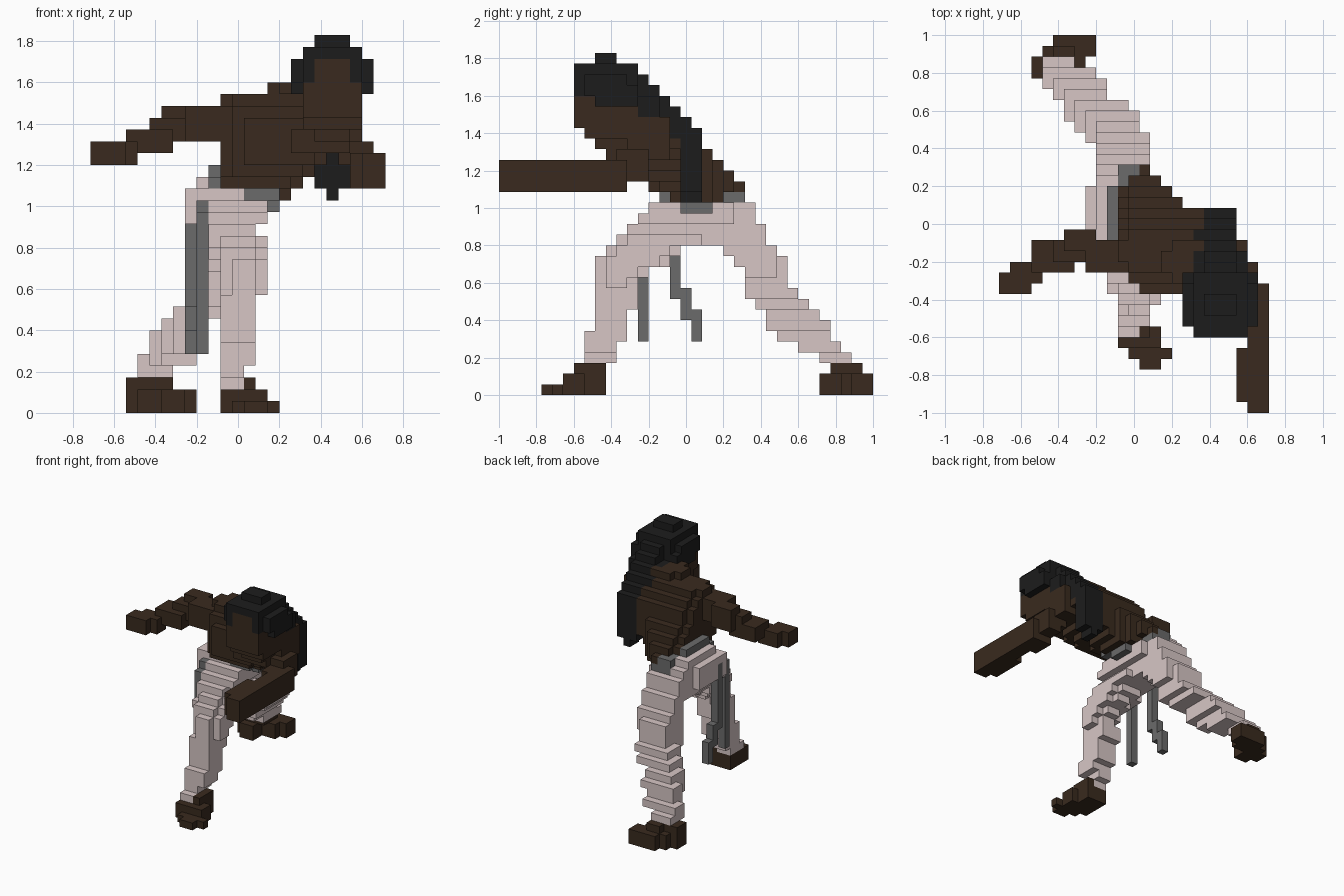
import bpy
import bmesh

if "Cube" in bpy.data.objects:
    bpy.data.objects.remove(bpy.data.objects["Cube"], do_unlink=True)

U = 2 / 35                      # voxel size
OX, OY = -25 / 2 * U, -1.0      # grid origin


def material(name, rgb):
    m = bpy.data.materials.new(name)
    m.use_nodes = True
    m.diffuse_color = (*rgb, 1)
    m.node_tree.nodes["Principled BSDF"].inputs["Base Color"].default_value = (*rgb, 1)
    return m


SKIN = material("dark brown", (0.041, 0.023, 0.013))
HAIR = material("black", (0.012, 0.012, 0.012))
CLOTH = material("pale rose", (0.68, 0.565, 0.56))
GREY = material("grey", (0.145, 0.145, 0.145))

owner = {}                      # voxel -> part name; first claim wins
parts = {}


def part(name, mat, boxes, rounded=False, keep=lambda x, y, z: True):
    """Claim voxels of boxes (x0, x1, y0, y1, z0, z1); rounded drops vertical corners."""
    parts[name] = mat
    for x0, x1, y0, y1, z0, z1 in boxes:
        trim = rounded and x1 - x0 > 3 and y1 - y0 > 2
        for x in range(x0, x1):
            for y in range(y0, y1):
                if trim and x in (x0, x1 - 1) and y in (y0, y1 - 1):
                    continue
                for z in range(z0, z1):
                    if keep(x, y, z):
                        owner.setdefault((x, y, z), name)


# Head and hair
part("head", SKIN, [
    (18, 23, 7, 13, 25, 28), (19, 22, 7, 13, 28, 30),
    (18, 23, 8, 13, 24, 25), (19, 22, 9, 13, 23, 24)])
part("hair", HAIR, [
    (19, 22, 9, 11, 31, 32), (18, 23, 7, 13, 30, 31),
    (17, 24, 7, 13, 28, 30), (19, 22, 13, 14, 28, 30), (19, 22, 14, 15, 28, 29),
    (17, 24, 9, 13, 27, 28), (18, 23, 13, 15, 26, 28), (19, 22, 15, 16, 26, 28),
    (18, 23, 12, 13, 25, 27), (18, 22, 16, 17, 25, 27), (19, 22, 17, 18, 25, 26)],
    keep=lambda x, y, z: 18 <= x <= 22 or 8 <= y < (13 if z < 29 else 12))
part("ponytail", HAIR, [
    (18, 22, 14, 17, 24, 26), (19, 22, 17, 19, 19, 25), (20, 21, 17, 19, 18, 19)])

# Outstretched right arm
part("right_arm", SKIN, [
    (0, 3, 11, 13, 21, 23), (1, 4, 12, 14, 21, 23), (3, 7, 13, 16, 22, 24),
    (5, 8, 14, 16, 23, 25), (6, 9, 15, 17, 23, 26), (8, 12, 13, 16, 23, 26)])

# Left arm reaching forward
part("left_arm", SKIN, [
    (23, 25, 0, 12, 19, 22), (22, 25, 1, 6, 19, 22), (22, 25, 9, 12, 19, 22),
    (22, 24, 12, 14, 20, 22), (21, 24, 11, 14, 21, 23), (20, 23, 12, 16, 22, 25)])

# Hanging straps and slanted belt
part("front_strap", GREY, [(9, 10, 13, 14, 5, 17), (9, 10, 14, 15, 17, 18)])
part("side_strap", GREY, [
    (8, 9, 18, 19, 5, 8), (8, 9, 17, 18, 7, 10), (8, 9, 16, 17, 9, 18)])
part("belt", GREY, [
    (14, 16, 17, 20, 17, 18), (13, 16, 15, 20, 18, 19), (11, 14, 20, 23, 18, 19),
    (10, 11, 15, 21, 19, 20), (10, 11, 16, 21, 20, 21), (11, 13, 21, 23, 19, 20)])

# Torso leaning forward and to the left, back edge cut diagonally
part("torso", SKIN, [
    (13, 17, 15, 21, 18, 19), (11, 18, 14, 23, 19, 20), (11, 13, 14, 16, 19, 20),
    (11, 19, 12, 22, 20, 21), (11, 20, 11, 21, 21, 22), (11, 21, 11, 20, 22, 23),
    (17, 22, 10, 12, 22, 24), (11, 23, 11, 19, 23, 25), (11, 23, 12, 18, 25, 26),
    (11, 22, 13, 17, 26, 27), (15, 21, 12, 16, 27, 28)],
    rounded=True,
    keep=lambda x, y, z: (x + y < 36 or y < 19) and x + y > 23 and (x < 22 or y < 16))

# Hips, cut back on the left rear and right rear
part("hips", CLOTH, [
    (10, 14, 12, 13, 15, 16), (9, 14, 13, 25, 15, 16), (8, 15, 13, 24, 16, 17),
    (8, 15, 14, 24, 17, 18), (8, 13, 15, 21, 18, 19), (9, 11, 16, 22, 19, 20),
    (9, 12, 21, 23, 18, 19)],
    keep=lambda x, y, z: (x < 14 or x + y < 36) and (x > 8 or 14 < y < 21))

# Front leg, knee bent
part("front_shoe", SKIN, [
    (13, 15, 4, 5, 0, 1), (12, 16, 5, 6, 0, 1), (11, 15, 6, 8, 0, 2),
    (11, 14, 8, 10, 0, 2), (13, 14, 7, 10, 2, 3)])
part("front_leg", CLOTH, [
    (11, 13, 7, 10, 2, 3), (11, 13, 8, 11, 3, 4), (11, 14, 8, 11, 4, 5),
    (11, 14, 8, 12, 5, 6), (11, 14, 9, 12, 6, 8), (11, 14, 9, 13, 8, 10),
    (11, 15, 9, 13, 10, 11), (11, 15, 9, 14, 11, 12), (11, 15, 9, 16, 12, 13),
    (10, 15, 10, 17, 13, 14), (10, 15, 11, 20, 14, 15)], rounded=True)

# Back leg, stretched behind: one (x0, x1, y0, y1) slice per layer from z = 3 up
part("back_shoe", SKIN, [
    (5, 9, 34, 35, 0, 2), (4, 9, 33, 34, 0, 2), (3, 8, 32, 33, 0, 2),
    (3, 6, 31, 32, 0, 2), (4, 6, 30, 31, 0, 2), (5, 7, 33, 34, 2, 3),
    (3, 7, 31, 33, 2, 3)])
slices = [
    (4, 7, 30, 33), (4, 9, 28, 32), (5, 9, 26, 31), (5, 10, 25, 31),
    (6, 10, 25, 30), (7, 12, 24, 29), (8, 13, 23, 28), (9, 13, 23, 27),
    (9, 14, 23, 27), (9, 14, 22, 27), (9, 14, 21, 26), (9, 14, 20, 25)]
part("back_leg", CLOTH, [(*s, 3 + i, 4 + i) for i, s in enumerate(slices)],
     keep=lambda x, y, z: 25.15 <= x + 0.71 * y <= 31.2)

# Face corners for each of the six directions
SIDES = {
    (1, 0, 0): ((1, 0, 0), (1, 1, 0), (1, 1, 1), (1, 0, 1)),
    (-1, 0, 0): ((0, 0, 0), (0, 0, 1), (0, 1, 1), (0, 1, 0)),
    (0, 1, 0): ((0, 1, 0), (0, 1, 1), (1, 1, 1), (1, 1, 0)),
    (0, -1, 0): ((0, 0, 0), (1, 0, 0), (1, 0, 1), (0, 0, 1)),
    (0, 0, 1): ((0, 0, 1), (1, 0, 1), (1, 1, 1), (0, 1, 1)),
    (0, 0, -1): ((0, 0, 0), (0, 1, 0), (1, 1, 0), (1, 0, 0)),
}

# Turn each part's exposed voxel faces into a mesh
for name, mat in parts.items():
    bm = bmesh.new()
    verts = {}

    def vert(p):
        if p not in verts:
            verts[p] = bm.verts.new((OX + p[0] * U, OY + p[1] * U, p[2] * U))
        return verts[p]

    for (x, y, z), who in owner.items():
        if who != name:
            continue
        for (dx, dy, dz), corners in SIDES.items():
            if (x + dx, y + dy, z + dz) not in owner:
                bm.faces.new([vert((x + a, y + b, z + c)) for a, b, c in corners])
    mesh = bpy.data.meshes.new(name)
    bm.to_mesh(mesh)
    bm.free()
    mesh.materials.append(mat)
    bpy.context.collection.objects.link(bpy.data.objects.new(name, mesh))
